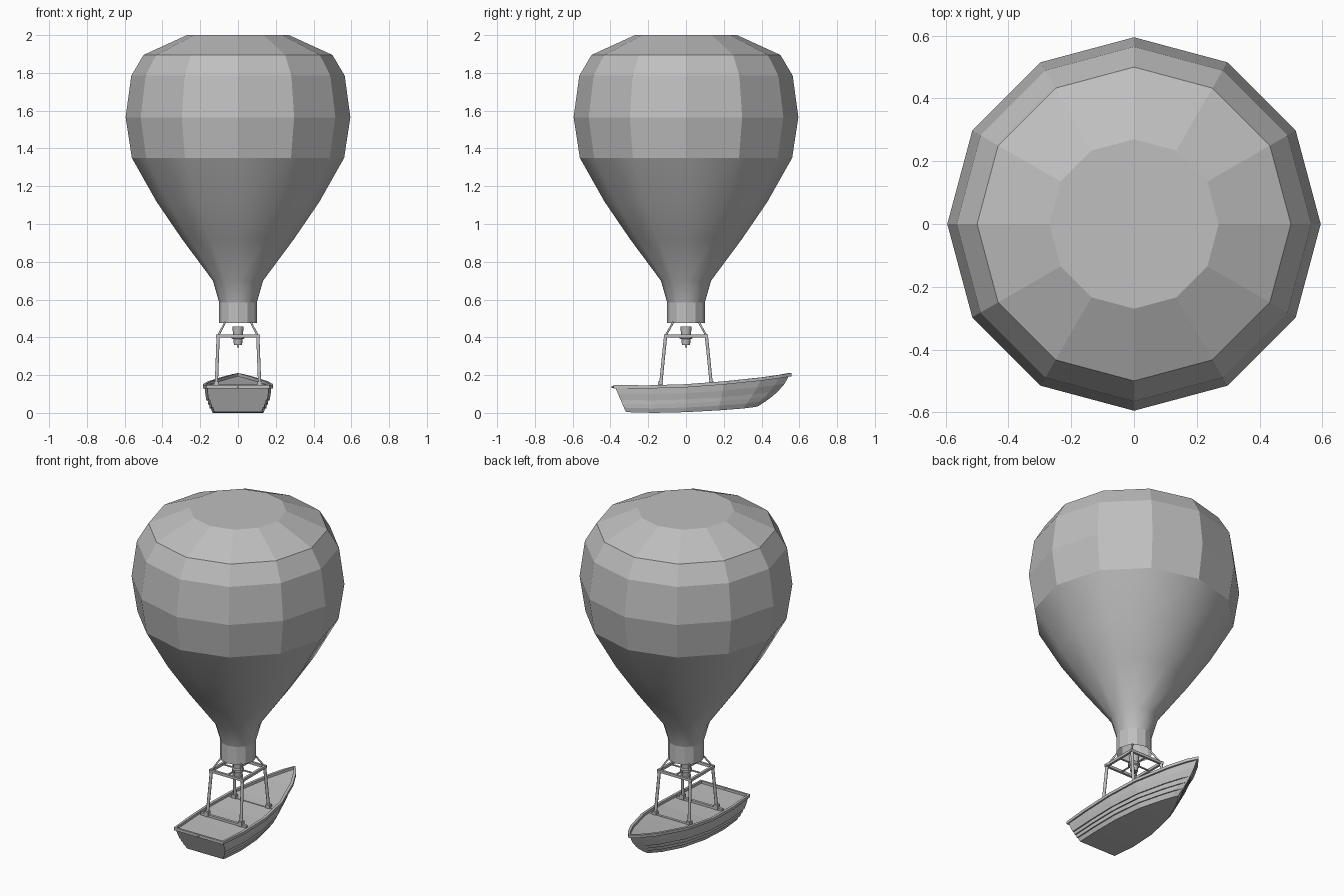
import bpy, bmesh
from math import cos, sin, tau
from mathutils import Vector

if "Cube" in bpy.data.objects:
    bpy.data.objects.remove(bpy.data.objects["Cube"])

grey = bpy.data.materials.new("plain_grey")
grey.use_nodes = True
grey.diffuse_color = (0.52, 0.52, 0.52, 1)
grey.node_tree.nodes["Principled BSDF"].inputs["Base Color"].default_value = grey.diffuse_color


def finish(name, bm):
    """Turn a bmesh into a named grey object."""
    mesh = bpy.data.meshes.new(name)
    bm.to_mesh(mesh)
    bm.free()
    mesh.materials.append(grey)
    obj = bpy.data.objects.new(name, mesh)
    bpy.context.collection.objects.link(obj)
    return obj


def lathe(name, profile, sides, cap_ends=(True, True)):
    """Revolve (radius, z) points, listed bottom to top, about the z axis."""
    bm = bmesh.new()
    rings = [[bm.verts.new((r * cos(tau * i / sides), r * sin(tau * i / sides), z))
              for i in range(sides)] for r, z in profile]
    for low, high in zip(rings, rings[1:]):
        for i in range(sides):
            j = (i + 1) % sides
            bm.faces.new((low[i], low[j], high[j], high[i]))
    if cap_ends[0]:
        bm.faces.new(rings[0][::-1])
    if cap_ends[1]:
        bm.faces.new(rings[-1])
    return finish(name, bm)


def rod(name, a, b, radius, sides=8):
    """Straight round bar between two points."""
    a, b = Vector(a), Vector(b)
    bm = bmesh.new()
    bmesh.ops.create_cone(bm, cap_ends=True, segments=sides, radius1=radius,
                          radius2=radius, depth=(b - a).length)
    obj = finish(name, bm)
    obj.rotation_mode = "QUATERNION"
    obj.rotation_quaternion = (b - a).to_track_quat("Z", "Y")
    obj.location = (a + b) / 2
    return obj


def box(name, centre, size):
    bm = bmesh.new()
    bmesh.ops.create_cube(bm, size=1)
    bmesh.ops.scale(bm, vec=size, verts=bm.verts)
    bmesh.ops.translate(bm, vec=centre, verts=bm.verts)
    return finish(name, bm)


# Balloon envelope: twelve sides, open neck, faceted crown and soft lower cone
envelope = lathe("balloon_envelope", [
    (0.1, 0.476), (0.1, 0.585), (0.133, 0.70), (0.296, 0.92), (0.43, 1.116),
    (0.562, 1.35), (0.595, 1.565), (0.565, 1.785), (0.5, 1.895), (0.27, 2.0)],
    12, (False, True))
for face in envelope.data.polygons:
    face.use_smooth = 0.58 < face.center.z < 1.3

# Boat hull: sheer and keel lines as (y, half width, z), stern to bow
sheer = [(-0.378, 0.162, 0.142), (-0.2, 0.176, 0.141), (0, 0.178, 0.147),
         (0.2, 0.152, 0.162), (0.4, 0.086, 0.183), (0.5, 0.036, 0.197), (0.55, 0, 0.206)]
keel = [(-0.318, 0.125, 0.004), (-0.17, 0.135, 0), (0, 0.13, 0.004),
        (0.17, 0.1, 0.013), (0.3, 0.05, 0.023), (0.355, 0.02, 0.03), (0.38, 0, 0.034)]
# Overlapping planks: share of the way down, and outward step
planks = [(0, 0), (0.3, 0.001), (0.53, 0.003), (0.53, -0.004), (0.68, 0.003),
          (0.68, -0.004), (0.83, 0.003), (0.83, -0.004), (1, 0)]


def hull_point(station, f, out):
    top, low = Vector(sheer[station]), Vector(keel[station])
    y, w, z = top.lerp(low, f)
    bulge = 4 * f * (1 - f)
    along = station / (len(sheer) - 1)
    if w > 0:
        w += out + 0.01 * bulge * min(1, w / 0.1)
    return Vector((w, y + 0.028 * bulge * along ** 3, z))


bm = bmesh.new()
sections = []
for s in range(len(sheer)):
    right = [hull_point(s, f, out) for f, out in planks]
    left = [Vector((-p.x, p.y, p.z)) for p in reversed(right)]
    sections.append([bm.verts.new(p) for p in right + left])
for a, b in zip(sections, sections[1:]):
    for i in range(len(a) - 1):
        bm.faces.new((a[i], a[i + 1], b[i + 1], b[i]))
bm.faces.new(sections[0])
bmesh.ops.remove_doubles(bm, verts=bm.verts, dist=0.0001)
bmesh.ops.recalc_face_normals(bm, faces=bm.faces)
finish("boat_hull", bm)

# Deck set just below the rim
bm = bmesh.new()
rows = [[bm.verts.new((side * w, y, z - 0.01)) for side in (-1, 1)] for y, w, z in sheer[:-1]]
for a, b in zip(rows, rows[1:]):
    bm.faces.new((a[0], a[1], b[1], b[0]))
tip_y, _, tip_z = sheer[-1]
bm.faces.new((rows[-1][0], rows[-1][1], bm.verts.new((0, tip_y, tip_z - 0.01))))
finish("boat_deck", bm)

# Rim: square moulding swept along the gunwale, mitred around bow and transom
path = [Vector((w, y, z)) for y, w, z in sheer]
path += [Vector((-p.x, p.y, p.z)) for p in reversed(path[:-1])]
bm = bmesh.new()
loops = []
for i, p in enumerate(path):
    before = (p - path[i - 1]).normalized()
    after = (path[(i + 1) % len(path)] - p).normalized()
    flat = Vector((before.x + after.x, before.y + after.y, 0)).normalized()
    side = Vector((flat.y, -flat.x, 0)) * 0.008
    loops.append([bm.verts.new(p + side * u + Vector((0, 0, v)))
                  for u, v in ((-1, -0.012), (1, -0.012), (1, 0.005), (-1, 0.005))])
for i, a in enumerate(loops):
    b = loops[(i + 1) % len(loops)]
    for k in range(4):
        m = (k + 1) % 4
        bm.faces.new((a[k], a[m], b[m], b[k]))
bmesh.ops.recalc_face_normals(bm, faces=bm.faces)
finish("boat_rim", bm)
rod("transom_peg", (0, -0.395, 0.138), (0, -0.37, 0.138), 0.005)

# Rigging: four posts with feet, struts up to the neck
for sx, x_name in ((-1, "right"), (1, "left")):
    for sy, y_name in ((-1, "front"), (1, "back")):
        tag = y_name + "_" + x_name
        foot = (sx * 0.115, sy * 0.135, 0.14)
        corner = (sx * 0.105, sy * 0.108, 0.408)
        rod(tag + "_post", foot, corner, 0.009)
        box(tag + "_foot", (foot[0], foot[1], 0.152), (0.026, 0.026, 0.03))
        rod(tag + "_strut", corner, (sx * 0.068, sy * 0.068, 0.48), 0.005)

# Square frame at the post tops, and deck cross beams between the feet
for s, y_name, x_name in ((-1, "front", "right"), (1, "back", "left")):
    box(y_name + "_frame_bar", (0, s * 0.108, 0.406), (0.235, 0.014, 0.016))
    box(x_name + "_frame_bar", (s * 0.108, 0, 0.406), (0.014, 0.235, 0.016))
    box(y_name + "_deck_beam", (0, s * 0.135, 0.143), (0.31, 0.016, 0.014))

# Burner on its cross bar
rod("burner_bar_across", (-0.108, 0, 0.406), (0.108, 0, 0.406), 0.005)
rod("burner_bar_along", (0, -0.108, 0.406), (0, 0.108, 0.406), 0.005)
burner = lathe("burner", [(0.006, 0.345), (0.006, 0.36), (0.021, 0.36), (0.025, 0.39),
                          (0.034, 0.395), (0.034, 0.41), (0.026, 0.415), (0.03, 0.457)], 12)

# Round off the small turned parts only
bpy.ops.object.select_all(action="DESELECT")
for obj in bpy.context.collection.objects:
    if obj.type == "MESH" and obj.name.endswith(("_post", "_strut", "burner")):
        obj.select_set(True)
        bpy.context.view_layer.objects.active = obj
bpy.ops.object.shade_smooth_by_angle(angle=0.9)
